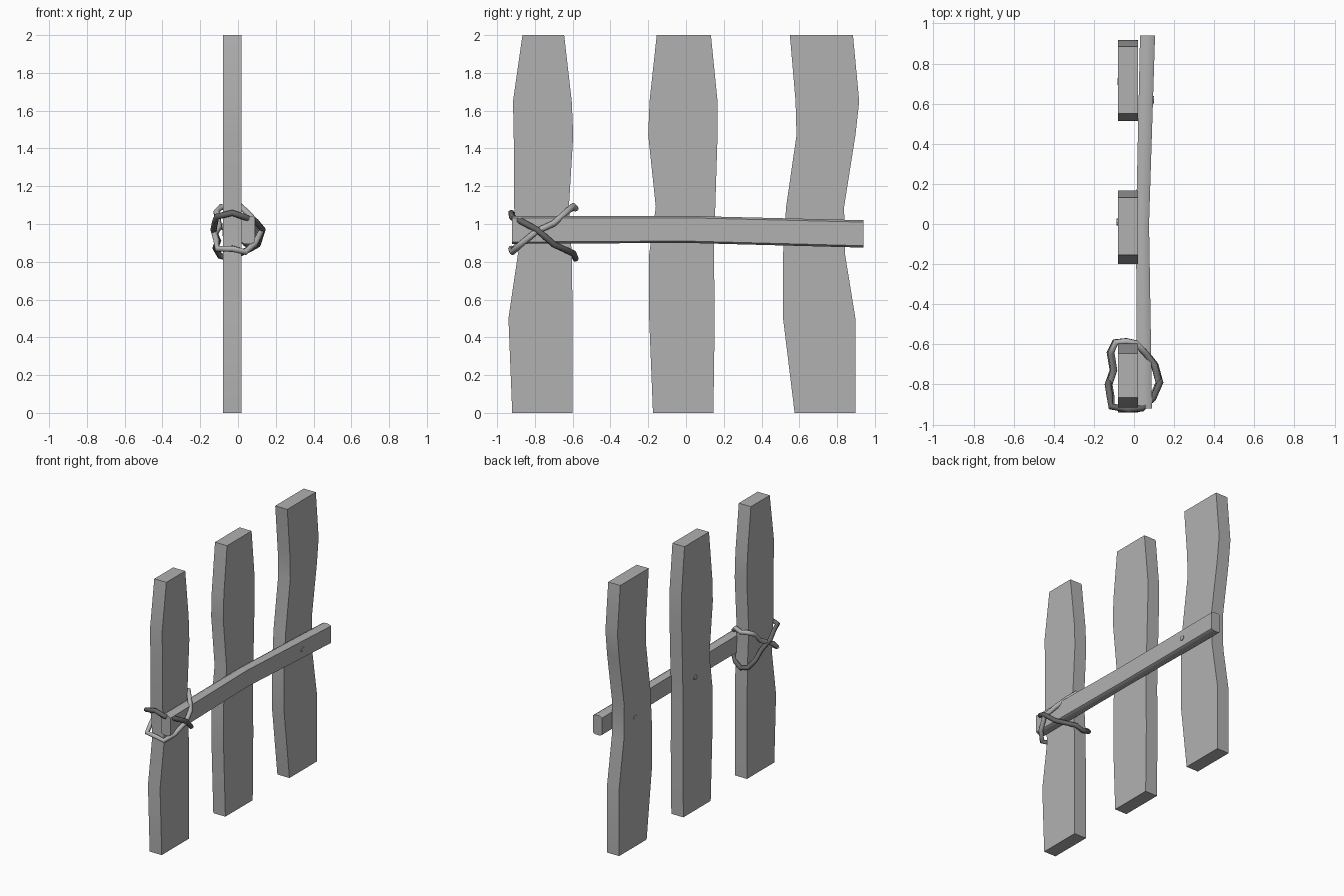
import bpy, bmesh, math
from mathutils import Vector

if "Cube" in bpy.data.objects:
    bpy.data.objects.remove(bpy.data.objects["Cube"])


def grey(name, v):
    m = bpy.data.materials.new(name)
    m.diffuse_color = (v, v, v, 1)
    m.use_nodes = True
    m.node_tree.nodes["Principled BSDF"].inputs["Base Color"].default_value = m.diffuse_color
    return m


WOOD = grey("wood_grey", 0.44)
DARK = grey("dark_rope_grey", 0.13)


def new_object(name, bm, mat=WOOD, angle=40):
    bmesh.ops.recalc_face_normals(bm, faces=bm.faces)
    me = bpy.data.meshes.new(name)
    bm.to_mesh(me)
    bm.free()
    me.materials.append(mat)
    ob = bpy.data.objects.new(name, me)
    bpy.context.collection.objects.link(ob)
    bpy.ops.object.select_all(action='DESELECT')
    ob.select_set(True)
    bpy.context.view_layer.objects.active = ob
    bpy.ops.object.shade_smooth_by_angle(angle=math.radians(angle))
    return ob


def loft(name, rings):
    """Skin a list of equal-sized point rings and cap both ends."""
    bm = bmesh.new()
    vs = [[bm.verts.new(p) for p in r] for r in rings]
    n = len(vs[0])
    for a, b in zip(vs, vs[1:]):
        for i in range(n):
            bm.faces.new((a[i], a[(i + 1) % n], b[(i + 1) % n], b[i]))
    bm.faces.new(vs[0])
    bm.faces.new(vs[-1])
    return new_object(name, bm)


# Upright planks: left and right edge (y) at shared heights
HEIGHTS = [0, 0.5, 0.84, 1.09, 1.47, 1.65, 2.0]
PLANKS = {
    "plank_front": ([-.92, -.94, -.89, -.91, -.912, -.916, -.866],
                    [-.60, -.60, -.605, -.62, -.597, -.605, -.645]),
    "plank_middle": ([-.175, -.195, -.195, -.16, -.20, -.193, -.155],
                     [.145, .152, .148, .155, .167, .167, .132]),
    "plank_back": ([.575, .514, .514, .53, .585, .58, .55],
                   [.897, .897, .842, .837, .897, .917, .884]),
}
X0, X1 = -0.08, 0.019
for name, (left, right) in PLANKS.items():
    loft(name, [[(X0, l, z), (X1, l, z), (X1, r, z), (X0, r, z)]
                for z, l, r in zip(HEIGHTS, left, right)])

# Cross rail with chamfered corners: y, x min, x max, z min, z max
c, d = 0.018, 0.01
rings = []
for y, a, b, lo, hi in [(-.92, .015, .09, .895, 1.043),
                        (0.0, .01, .075, .9, 1.043),
                        (.94, .03, .105, .875, 1.02)]:
    rings.append([(a + c, y, lo), (b - c, y, lo), (b, y, lo + d), (b, y, hi - d),
                  (b - c, y, hi), (a + c, y, hi), (a, y, hi - d), (a, y, lo + d)])
loft("cross_rail", rings)


# Pegs showing on the rail and on the far side of the planks
def peg(name, y, z, xa, xb, r=0.018, n=8):
    loft(name, [[(x, y + r * math.cos(i * math.tau / n), z + r * math.sin(i * math.tau / n))
                 for i in range(n)] for x in (xa, xb)])


peg("peg_middle", 0.01, 0.985, -0.088, 0.06)
peg("peg_back_plank", 0.71, 0.955, -0.082, 0.0)
peg("peg_back_rail", 0.62, 0.955, 0.05, 0.1)

# Rope lashing: one outline (x, y) tilted two ways to make the crossing
OUTLINE = [(-.115, -.91), (-.03, -.925), (.04, -.92), (.095, -.87), (.13, -.79),
           (.105, -.70), (.06, -.645), (.01, -.595), (-.04, -.585), (-.095, -.59),
           (-.12, -.64), (-.105, -.73), (-.13, -.80), (-.12, -.86)]


def rope(name, z_start, slope, grow, mat, r=0.0165, n=8):
    pts = [Vector((x * grow, y, z_start + slope * (y + 0.92) + 0.012 * math.sin(i * 2.1)))
           for i, (x, y) in enumerate(OUTLINE)]
    bm = bmesh.new()
    m = len(pts)
    vs = []
    for i, p in enumerate(pts):
        t = (pts[(i + 1) % m] - pts[i - 1]).normalized()
        side = t.cross(Vector((0, -slope, 1))).normalized()
        up = side.cross(t)
        vs.append([bm.verts.new(p + r * (math.cos(k * math.tau / n) * side
                                         + math.sin(k * math.tau / n) * up))
                   for k in range(n)])
    for i in range(m):
        a, b = vs[i], vs[(i + 1) % m]
        for k in range(n):
            bm.faces.new((a[k], a[(k + 1) % n], b[(k + 1) % n], b[k]))
    new_object(name, bm, mat, 80)


rope("rope_falling", 1.045, -0.65, 1.0, DARK)
rope("rope_rising", 0.862, 0.69, 0.95, WOOD)
